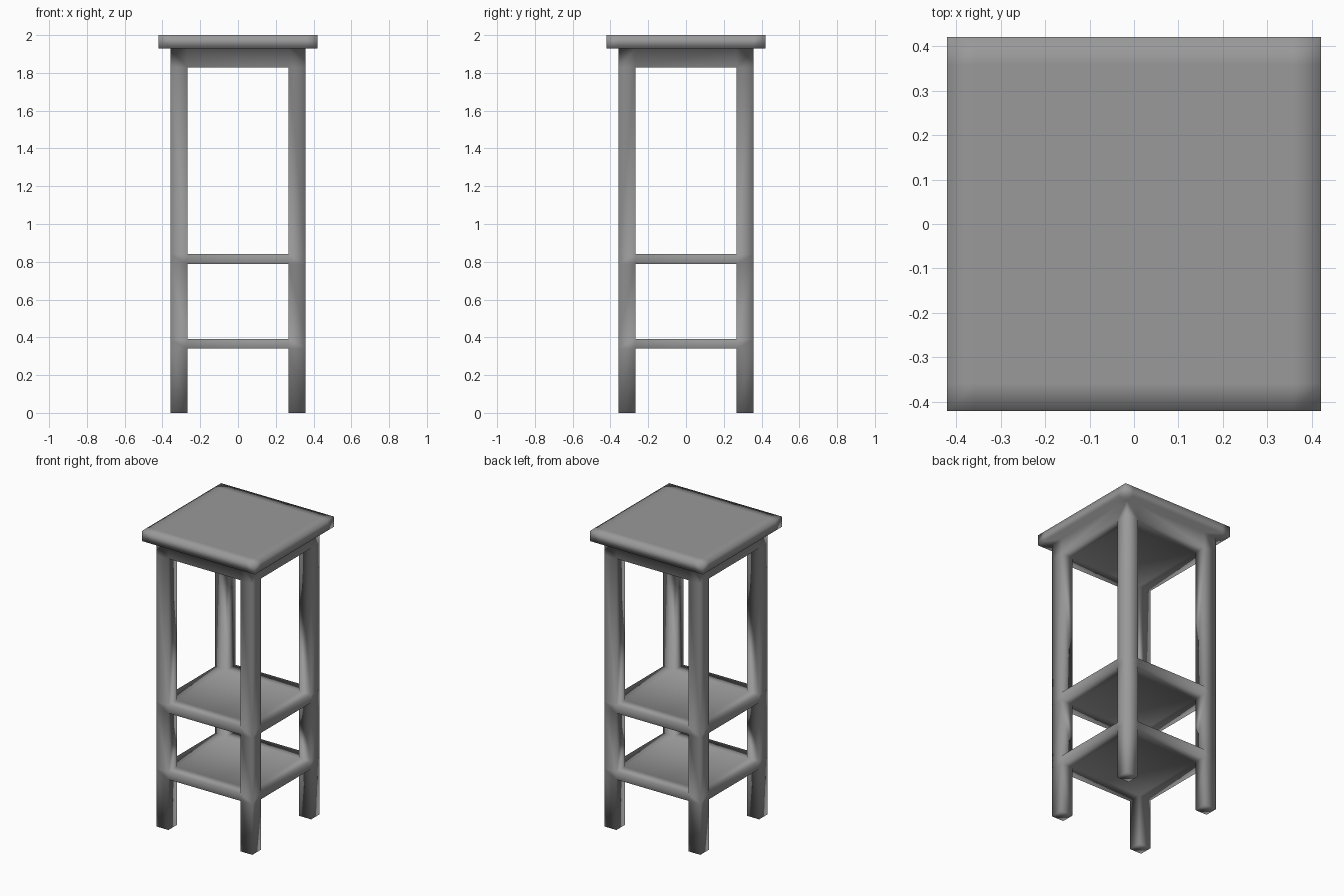
import bpy, bmesh

if "Cube" in bpy.data.objects:
    bpy.data.objects.remove(bpy.data.objects["Cube"])

# Shared cutting planes: seat rim, leg outside, leg inside
P = [-0.42, -0.358, -0.268, 0.268, 0.358, 0.42]
Z = [0, 0.34, 0.39, 0.787, 0.84, 1.828, 1.93, 2.0]
cells = set()


def fill(xs, ys, zs):
    """Mark blocks of the shared grid as solid."""
    cells.update((i, j, k) for i in xs for j in ys for k in zs)


# Four legs, full height up to the seat
for i in (1, 3):
    for j in (1, 3):
        fill([i], [j], range(0, 6))
# Lower shelf, upper shelf and apron block, flush with the legs
for k in (1, 3, 5):
    fill(range(1, 4), range(1, 4), [k])
# Overhanging seat slab
fill(range(5), range(5), [6])

# Skin the solid blocks into one continuous smooth mesh
bm = bmesh.new()
verts = {}


def vert(c):
    if c not in verts:
        verts[c] = bm.verts.new((P[c[0]], P[c[1]], Z[c[2]]))
    return verts[c]


for cell in sorted(cells):
    for axis in range(3):
        for side in (0, 1):
            nb = list(cell)
            nb[axis] += 1 if side else -1
            if tuple(nb) in cells:
                continue
            u, v = (axis + 1) % 3, (axis + 2) % 3
            corners = []
            for a, b in ((0, 0), (1, 0), (1, 1), (0, 1)):
                c = list(cell)
                c[axis] += side
                c[u] += a
                c[v] += b
                corners.append(vert(tuple(c)))
            f = bm.faces.new(corners if side else corners[::-1])
            f.smooth = True

mesh = bpy.data.meshes.new("stool_with_shelves")
bm.to_mesh(mesh)
bm.free()
stool = bpy.data.objects.new("stool_with_shelves", mesh)
bpy.context.collection.objects.link(stool)

# Dark grey finish
mat = bpy.data.materials.new("dark_grey")
mat.diffuse_color = (0.32, 0.32, 0.32, 1)
mat.use_nodes = True
mat.node_tree.nodes["Principled BSDF"].inputs["Base Color"].default_value = mat.diffuse_color
mesh.materials.append(mat)
